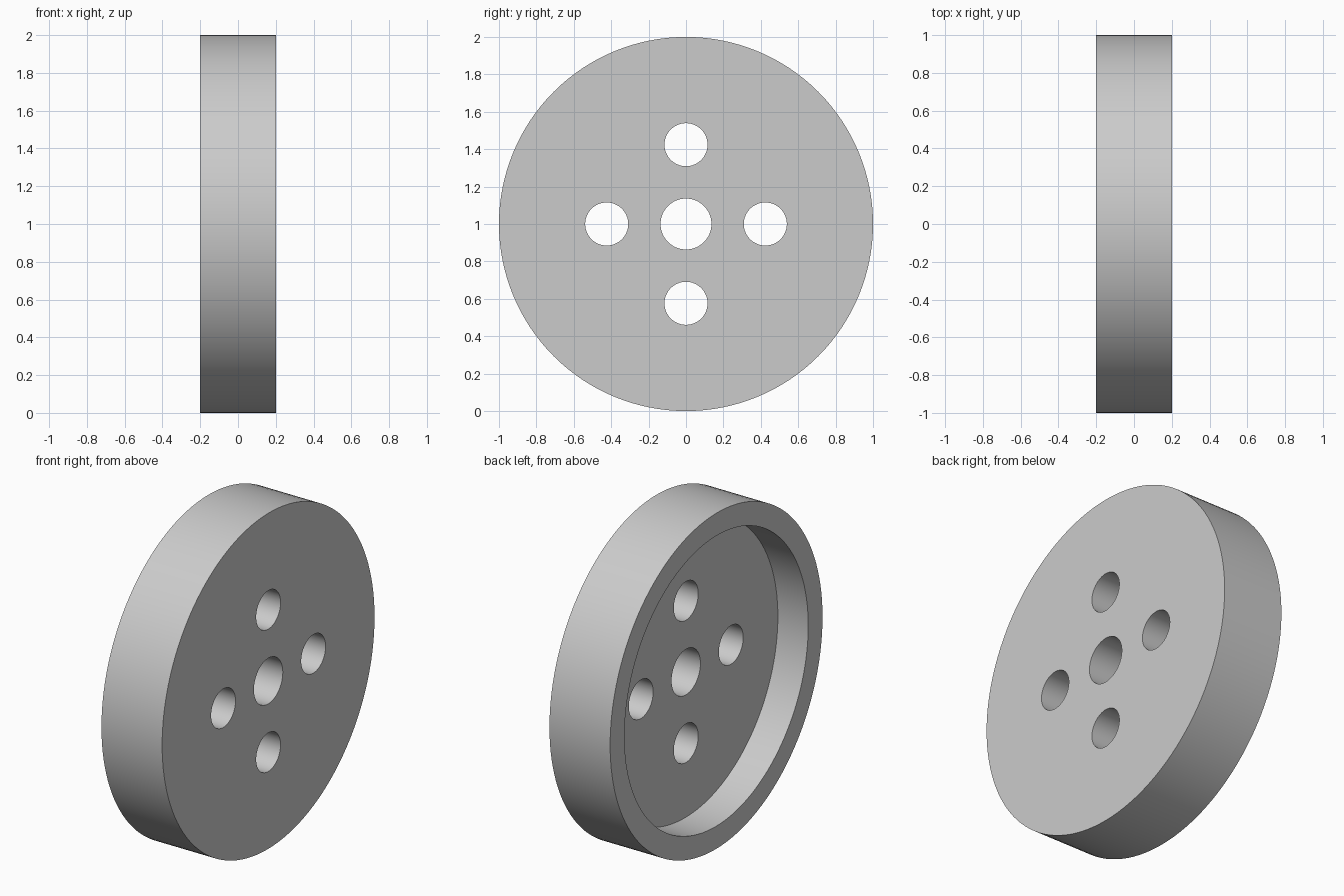
import bpy
import math

cube = bpy.data.objects.get("Cube")
if cube:
    bpy.data.objects.remove(cube, do_unlink=True)

# Single light grey material
grey = bpy.data.materials.new("light_grey")
grey.use_nodes = True
colour = (0.6, 0.6, 0.6, 1.0)
grey.diffuse_color = colour
grey.node_tree.nodes["Principled BSDF"].inputs["Base Color"].default_value = colour


def cylinder_x(name, radius, x0, x1, y=0.0, z=1.0, sides=64):
    """Cylinder lying along the x axis from x0 to x1."""
    bpy.ops.mesh.primitive_cylinder_add(
        vertices=sides, radius=radius, depth=x1 - x0,
        location=((x0 + x1) / 2, y, z), rotation=(0, math.pi / 2, 0))
    obj = bpy.context.object
    obj.name = name
    obj.data.materials.append(grey)
    return obj


# Wheel disc
wheel = cylinder_x("wheel_disc", 1.0, -0.2, 0.2, sides=128)

# Wide recess on the -x side, centre bore and four bolt holes
cutters = [cylinder_x("recess_cutter", 0.865, -0.3, 0.0, sides=128),
           cylinder_x("bore_cutter", 0.136, -0.1, 0.3)]
for i in range(4):
    a = i * math.pi / 2
    cutters.append(cylinder_x("bolt_hole_cutter", 0.115, -0.1, 0.3,
                              0.424 * math.cos(a), 1 + 0.424 * math.sin(a)))

# Cut the openings and discard the cutters
bpy.ops.object.select_all(action='DESELECT')
wheel.select_set(True)
bpy.context.view_layer.objects.active = wheel
for cutter in cutters:
    cutter.hide_render = True
    mod = wheel.modifiers.new("cut", 'BOOLEAN')
    mod.operation = 'DIFFERENCE'
    mod.solver = 'EXACT'
    mod.object = cutter
    bpy.ops.object.modifier_apply(modifier=mod.name)
    bpy.data.objects.remove(cutter, do_unlink=True)

# Smooth round walls, sharp rims
bpy.ops.object.shade_smooth_by_angle(angle=math.radians(30))
